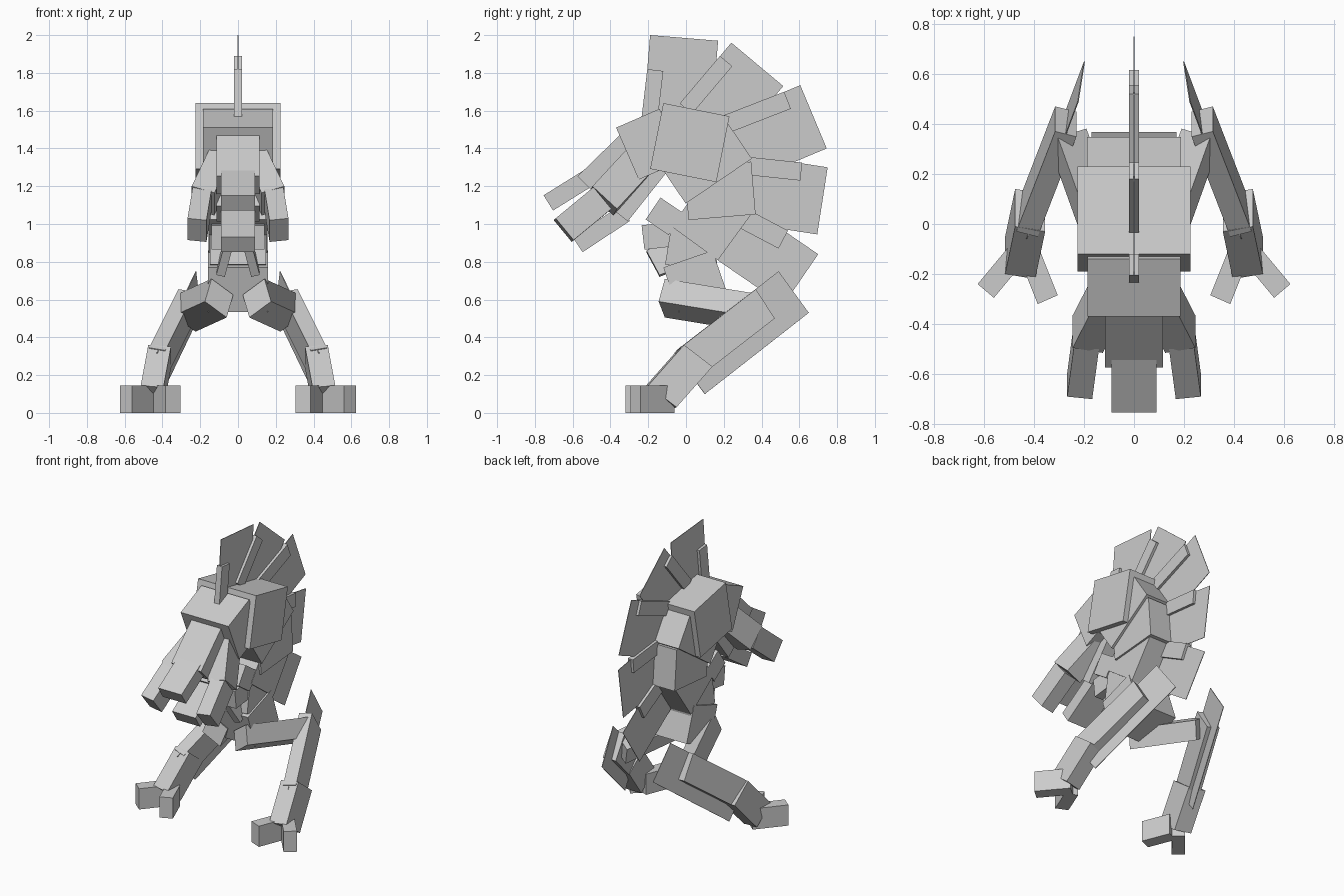
import bpy, bmesh
from mathutils import Vector

cube = bpy.data.objects.get("Cube")
if cube:
    bpy.data.objects.remove(cube)

grey = bpy.data.materials.new("stone grey")
grey.use_nodes = True
colour = (.6, .6, .6, 1)
grey.diffuse_color = colour
grey.node_tree.nodes["Principled BSDF"].inputs["Base Color"].default_value = colour


def block(name, corner, length, depth, width):
    """Box grown from one corner along three edge vectors."""
    corner, length, depth, width = map(Vector, (corner, length, depth, width))
    bm = bmesh.new()
    bmesh.ops.create_cube(bm, size=1)
    for v in bm.verts:
        s = v.co + Vector((.5, .5, .5))
        v.co = corner + length * s.x + depth * s.y + width * s.z
    bmesh.ops.recalc_face_normals(bm, faces=bm.faces)
    mesh = bpy.data.meshes.new(name)
    bm.to_mesh(mesh)
    bm.free()
    mesh.materials.append(grey)
    obj = bpy.data.objects.new(name, mesh)
    bpy.context.collection.objects.link(obj)


def slab(name, a, b, depth, half, x=0):
    """Box whose outer edge runs a to b in the side plane, depth to the right of travel."""
    dy, dz = b[0] - a[0], b[1] - a[1]
    k = depth / (dy * dy + dz * dz) ** .5
    block(name, (x - half, *a), (0, dy, dz), (0, dz * k, -dy * k), (2 * half, 0, 0))


def pair(name, *vectors):
    """Left block and its mirror image."""
    block("left_" + name, *vectors)
    block("right_" + name, *[(-v[0], v[1], v[2]) for v in vectors])


# Trunk, from the big shoulder block curling down to the pelvis
slab("shoulder_block", (-.12, 1.64), (.23, 1.57), .355, .225)
slab("upper_back", (-.125, 1.29), (.225, 1.528), .22, .187)
slab("chest", (-.01, 1.3), (.345, 1.33), .28, .17)
slab("abdomen", (.11, 1.247), (.357, 1.067), .32, .157)
slab("belly", (-.077, .993), (.188, .95), .21, .148)
slab("pelvis", (-.12, .77), (.14, .86), .25, .16)

# Head and jaws
slab("forehead", (-.37, 1.51), (-.14, 1.61), .3, .185)
slab("muzzle", (-.574, 1.253), (-.32, 1.5), .13, .115)
slab("snout_tip", (-.754, 1.152), (-.5, 1.31), .095, .09)
slab("jaw_base", (-.41, 1.095), (-.2, 1.36), .13, .115)
slab("jaw_tip", (-.6, .93), (-.35, 1.095), .095, .09)
pair("cheek", (.15, -.31, 1.4), (.095, -.185, -.2), (0, .13, -.12), (-.12, -.02, -.035))
pair("tusk", (.24, -.49, 1.195), (.027, -.2, -.165), (0, .095, -.115), (-.1, -.01, -.01))

# Crest of thin fins
slab("fin_front", (-.19, 2), (.17, 1.97), .4, .002)
slab("fin_upper", (.24, 1.96), (.515, 1.73), .36, .002)
slab("fin_middle", (.605, 1.735), (.745, 1.4), .42, .002)
slab("fin_lower", (.75, 1.3), (.695, .945), .4, .002)
slab("fin_tail", (.7, .84), (.515, .57), .42, .002)

# Spines that stiffen the front edge of each fin
slab("spine_front", (-.205, 1.82), (-.12, 1.81), .26, .02)
slab("spine_upper", (.18, 1.89), (.245, 1.835), .33, .02)
slab("spine_middle", (.52, 1.7), (.555, 1.61), .35, .02)
slab("spine_lower", (.615, 1.325), (.605, 1.23), .3, .02)
slab("spine_tail", (.54, .965), (.49, .87), .3, .02)

# Small folded arms
for side, s in (("left", 1), ("right", -1)):
    slab(side + "_upper_arm", (-.135, 1.14), (-.013, 1.057), .14, .035, s * .12)
    slab(side + "_forearm", (-.235, .993), (-.09, 1.01), .13, .04, s * .1)
pair("claw", (.08, -.21, .86), (.035, .07, -.13), (0, .1, .04), (-.045, 0, -.01))

# Legs: thigh swings back and out, shin returns forward
pair("thigh", (.175, -.145, .59), (.165, .46, -.075), (-.035, .033, .12), (-.115, .033, -.085))
pair("shin", (.315, .37, .655), (.155, -.4, -.31), (0, .1, -.155), (-.085, -.021, -.014))
pair("shin_fin", (.225, .49, .75), (.206, -.55, -.43), (-.025, .16, -.22), (-.004, -.001, -.001))
pair("ankle", (.475, -.01, .36), (.04, -.19, -.215), (0, .15, -.115), (-.12, -.02, -.01))

# Two splayed toes per foot
pair("outer_toe", (.625, -.24, 0), (-.15, .18, 0), (-.065, -.055, 0), (0, 0, .145))
pair("inner_toe", (.305, -.285, 0), (.074, .186, 0), (.08, -.035, 0), (0, 0, .145))
